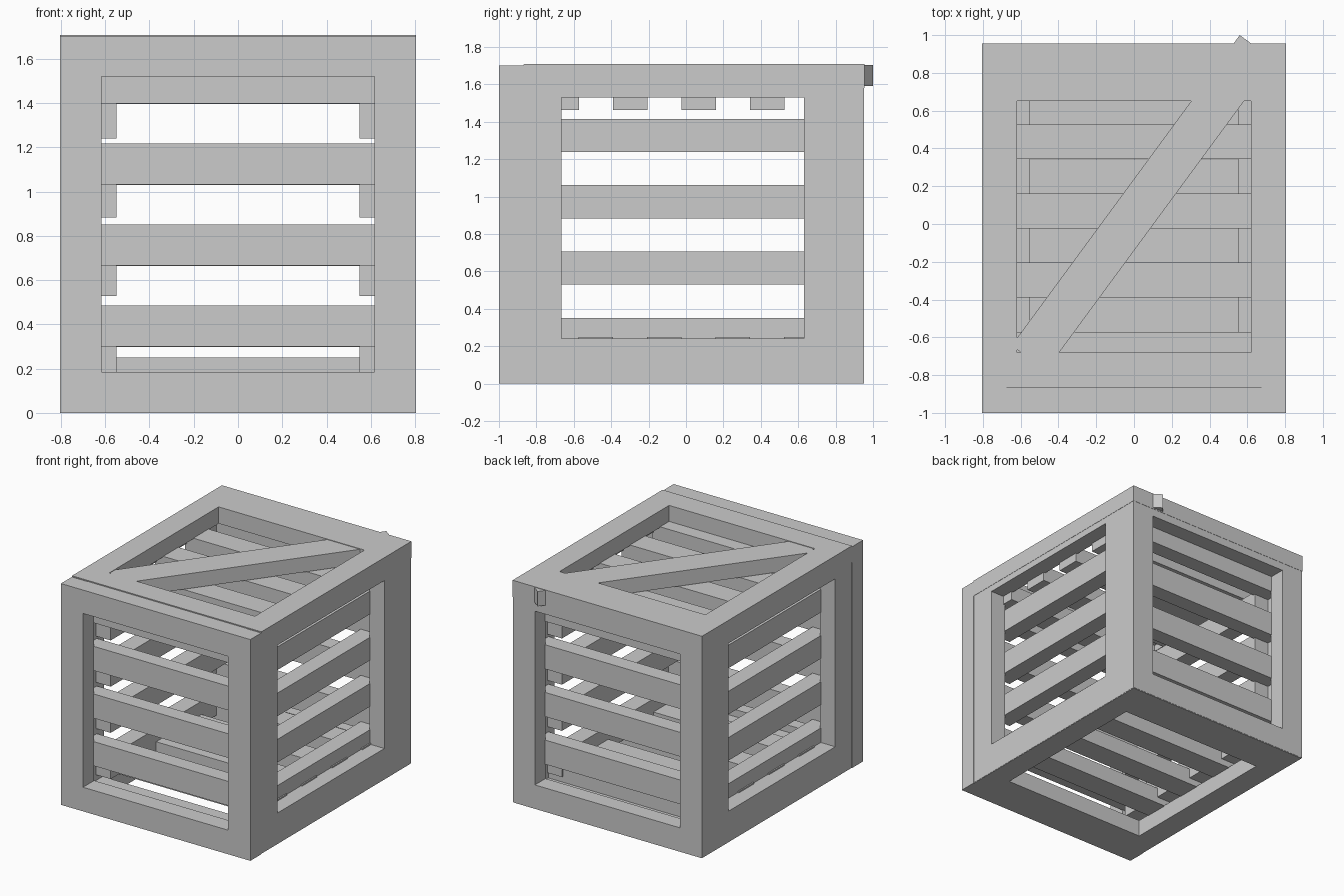
import bpy, bmesh, math
from mathutils import Vector

if "Cube" in bpy.data.objects:
    bpy.data.objects.remove(bpy.data.objects["Cube"])


def finish(name, bm):
    bmesh.ops.recalc_face_normals(bm, faces=bm.faces)
    mesh = bpy.data.meshes.new(name)
    bm.to_mesh(mesh)
    bm.free()
    obj = bpy.data.objects.new(name, mesh)
    bpy.context.collection.objects.link(obj)
    return obj


def place(axis, u, v, d):
    """Panel coordinates (u, v) and depth d to world; axis is the panel normal."""
    return {'x': (d, u, v), 'y': (u, d, v), 'z': (u, v, d)}[axis]


def box(name, axis, u0, u1, v0, v1, d0, d1):
    bm = bmesh.new()
    a, b = Vector(place(axis, u0, v0, d0)), Vector(place(axis, u1, v1, d1))
    bmesh.ops.create_cube(bm, size=1)
    for vert in bm.verts:
        vert.co = [(a[i] + b[i]) / 2 + vert.co[i] * (b[i] - a[i]) for i in range(3)]
    return finish(name, bm)


def frame(name, axis, outer, inner, d0, d1):
    """Rectangular ring; outer and inner are (u0, u1, v0, v1)."""
    bm = bmesh.new()

    def ring(r, d):
        u0, u1, v0, v1 = r
        return [bm.verts.new(place(axis, u, v, d))
                for u, v in ((u0, v0), (u1, v0), (u1, v1), (u0, v1))]

    loops = [ring(outer, d0), ring(outer, d1), ring(inner, d1), ring(inner, d0)]
    for k in range(4):
        a, b = loops[k], loops[(k + 1) % 4]
        for i in range(4):
            j = (i + 1) % 4
            bm.faces.new((a[i], a[j], b[j], b[i]))
    return finish(name, bm)


# Front and back frames
end_hole = (-0.617, 0.617, 0.185, 1.52)
frame("front_frame", 'y', (-0.805, 0.805, 0, 1.70), end_hole, -1.0, -0.865)
frame("back_frame", 'y', (-0.803, 0.803, 0.005, 1.703), end_hole, 0.825, 0.953)

# Side frames
for side, s in (("left", -1), ("right", 1)):
    frame(side + "_frame", 'x', (-0.868, 0.83, 0.003, 1.705),
          (-0.665, 0.63, 0.24, 1.53), s * 0.675, s * 0.803)

# Top and bottom frames
flat_hole = (-0.62, 0.62, -0.68, 0.65)
frame("top_frame", 'z', (-0.805, 0.805, -0.865, 0.955), flat_hole, 1.58, 1.708)
frame("bottom_frame", 'z', (-0.801, 0.801, -0.866, 0.951), flat_hole, 0.0, 0.13)

# Slats behind each frame
for i in range(4):
    z = 0.30 + 0.366 * i
    box(f"front_slat_{i}", 'y', -0.69, 0.69, z, z + 0.186, -0.87, -0.75)
    box(f"back_slat_{i}", 'y', -0.69, 0.69, z - 0.003, z + 0.183, 0.705, 0.83)
    z = 0.174 + 0.355 * i
    for side, s in (("left", -1), ("right", 1)):
        box(f"{side}_slat_{i}", 'x', -0.76, 0.72, z, z + 0.177, s * 0.55, s * 0.68)
    y = -0.755 + 0.366 * i
    box(f"top_slat_{i}", 'z', -0.69, 0.69, y, y + 0.184, 1.463, 1.585)
    y = -0.574 + 0.366 * i
    box(f"bottom_slat_{i}", 'z', -0.69, 0.69, y, y + 0.184, 0.125, 0.25)

# Diagonal brace on the lid; its far corner pokes out through the back
length, width = 2.04, 0.225
brace = box("diagonal_brace", 'z', -length, 0, -width, 0, 1.59, 1.704)
brace.rotation_euler.z = math.atan2(1.36, 1)
# the local origin is the left far corner of the board
brace.location = (0.56, 1.0, 0)
